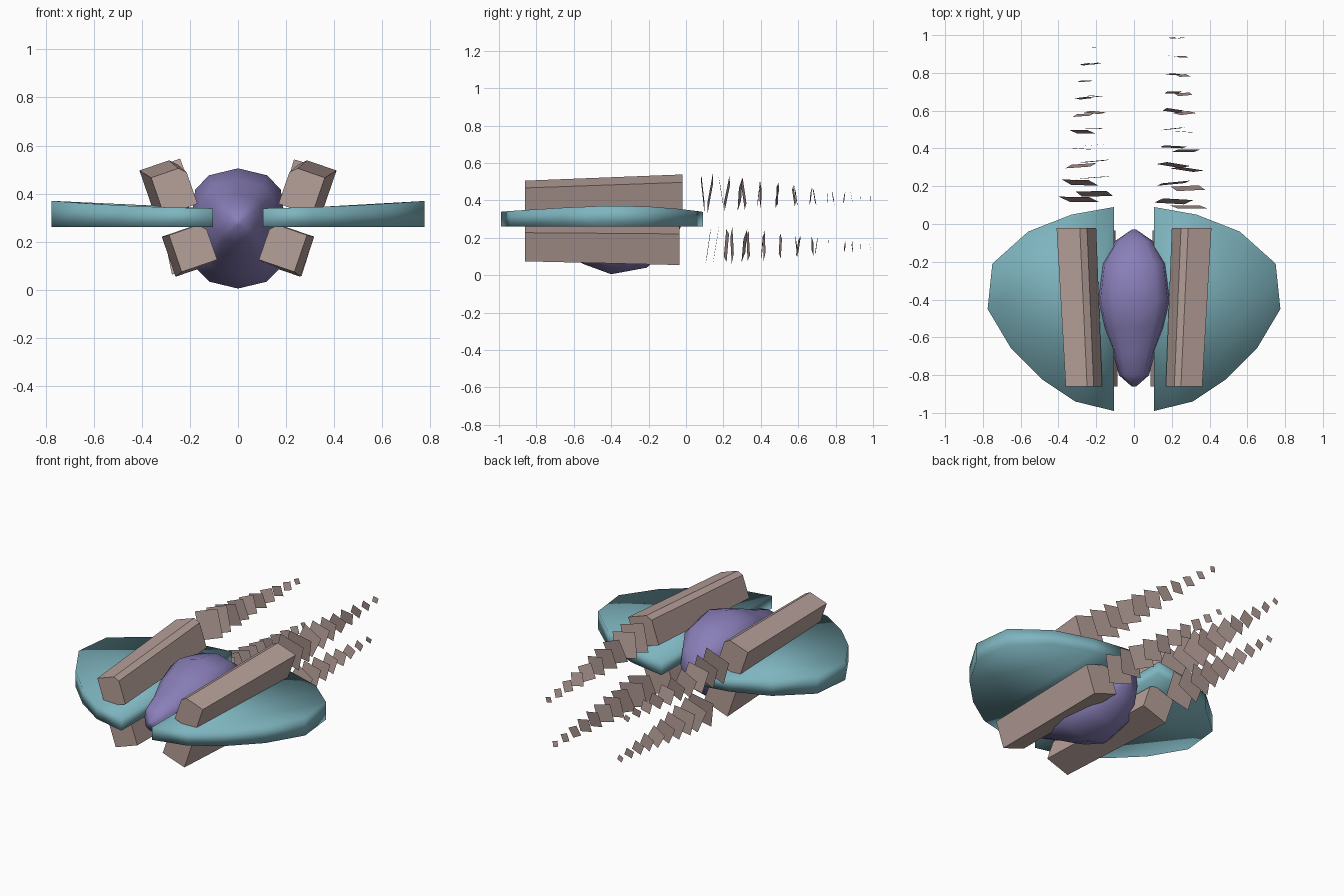
import bpy, bmesh, math, random
from mathutils import Vector, Matrix

if "Cube" in bpy.data.objects:
    bpy.data.objects.remove(bpy.data.objects["Cube"])

random.seed(4)


def material(name, rgb):
    m = bpy.data.materials.new(name)
    m.diffuse_color = (*rgb, 1)
    m.use_nodes = True
    m.node_tree.nodes["Principled BSDF"].inputs["Base Color"].default_value = m.diffuse_color
    return m


PURPLE = material("purple", (0.25, 0.21, 0.48))
TEAL = material("teal", (0.21, 0.46, 0.52))
BROWN = material("brown", (0.47, 0.35, 0.32))


def finish(bm, name, mat, angle=None):
    if angle is not None:
        bmesh.ops.recalc_face_normals(bm, faces=bm.faces)
    me = bpy.data.meshes.new(name)
    bm.to_mesh(me)
    bm.free()
    ob = bpy.data.objects.new(name, me)
    bpy.context.collection.objects.link(ob)
    me.materials.append(mat)
    if angle is not None:
        bpy.ops.object.select_all(action='DESELECT')
        ob.select_set(True)
        bpy.context.view_layer.objects.active = ob
        bpy.ops.object.shade_smooth_by_angle(angle=math.radians(angle))
    return ob


def loft(name, rings, mat, angle):
    bm = bmesh.new()
    loops = [[bm.verts.new(p) for p in r] for r in rings]
    for a, b in zip(loops, loops[1:]):
        for i in range(len(a)):
            j = (i + 1) % len(a)
            bm.faces.new((a[i], a[j], b[j], b[i]))
    bm.faces.new(loops[0])
    bm.faces.new(loops[-1][::-1])
    bmesh.ops.remove_doubles(bm, verts=bm.verts, dist=0.0005)
    return finish(bm, name, mat, angle)


# Body: faceted egg, sections are (y, half width, half height, centre z)
quarter = [(0, 1), (0.6, 0.885), (0.89, 0.65), (1, 0)]
section = quarter + [(x, -z) for x, z in quarter[2::-1]]
section += [(-x, z) for x, z in section[-2:0:-1]]
stations = [(-0.86, 0.012, 0.012, 0.28), (-0.80, 0.08, 0.08, 0.277),
            (-0.68, 0.112, 0.13, 0.267), (-0.55, 0.165, 0.198, 0.258),
            (-0.40, 0.20, 0.25, 0.255), (-0.21, 0.175, 0.215, 0.255),
            (-0.09, 0.10, 0.12, 0.26), (-0.03, 0.012, 0.012, 0.265)]
loft("body", [[(x * w, y, c + z * h) for x, z in section]
              for y, w, h, c in stations], PURPLE, 45)

# Wings: rounded slabs whose tips curl up slightly
outline = [(0.105, 0.09), (0.33, 0.05), (0.56, -0.04), (0.75, -0.21), (0.775, -0.45),
           (0.65, -0.66), (0.49, -0.82), (0.31, -0.94), (0.105, -0.99)]
for side, sx in (("left", -1), ("right", 1)):
    rings = [[(sx * x, y, 0.26) for x, y in outline],
             [(sx * x, y, 0.338 + 0.053 * x * x) for x, y in outline]]
    loft(side + "_wing", rings, TEAL, 100)

# Engines: tilted square pods, flaring to the rear, with chamfered inner top corner
# (level, front centre, rear centre, rear y, half width, half height)
pods = [("upper", (0.265, 0.412), (0.305, 0.437), -0.02, 0.08, 0.09),
        ("lower", (0.187, 0.176), (0.208, 0.165), -0.035, 0.085, 0.088)]
# Exhaust: (first x, last x, first z, last z, first y)
trails = [(0.29, 0.25, 0.44, 0.41, 0.09), (0.21, 0.205, 0.16, 0.15, 0.12)]
tilt = math.radians(-19)
ca, sa = math.cos(tilt), math.sin(tilt)
for side, sx in (("left", -1), ("right", 1)):
    for (level, front, rear, y1, w, h), (xa, xb, za, zb, ya) in zip(pods, trails):
        rings = []
        for y, (cx, cz), s in ((-0.86, front, 0.92), (y1, rear, 1.0)):
            shape = [(-w, -h), (w, -h), (w, h), (-w + 0.03, h), (-w, h - 0.03)]
            rings.append([(sx * (cx + s * (u * ca - v * sa)), y,
                           cz + s * (u * sa + v * ca)) for u, v in shape])
        loft(f"{side}_{level}_engine", rings, BROWN, 30)

        # Shrinking flat squares trailing behind each engine
        bm = bmesh.new()
        count = 10
        shift = 0.05 if sx < 0 else 0.0
        for i in range(count):
            t = i / (count - 1)
            y = ya + (0.985 - ya - shift) * t + shift * (1 - t) * 0.8
            half = 0.083 * (1 - t) + 0.017 * t
            rot = (Matrix.Rotation(random.uniform(-0.12, 0.12), 3, 'Z')
                   @ Matrix.Rotation(random.uniform(-0.2, 0.2), 3, 'X')
                   @ Matrix.Rotation(-sx * tilt + random.uniform(-0.15, 0.15), 3, 'Y'))
            mid = Vector((sx * (xa + (xb - xa) * t), y, za + (zb - za) * t))
            bm.faces.new([bm.verts.new(mid + rot @ Vector((a * half, 0, b * half)))
                          for a, b in ((1, -1), (1, 1), (-1, 1), (-1, -1))])
        finish(bm, f"{side}_{level}_exhaust", BROWN)
